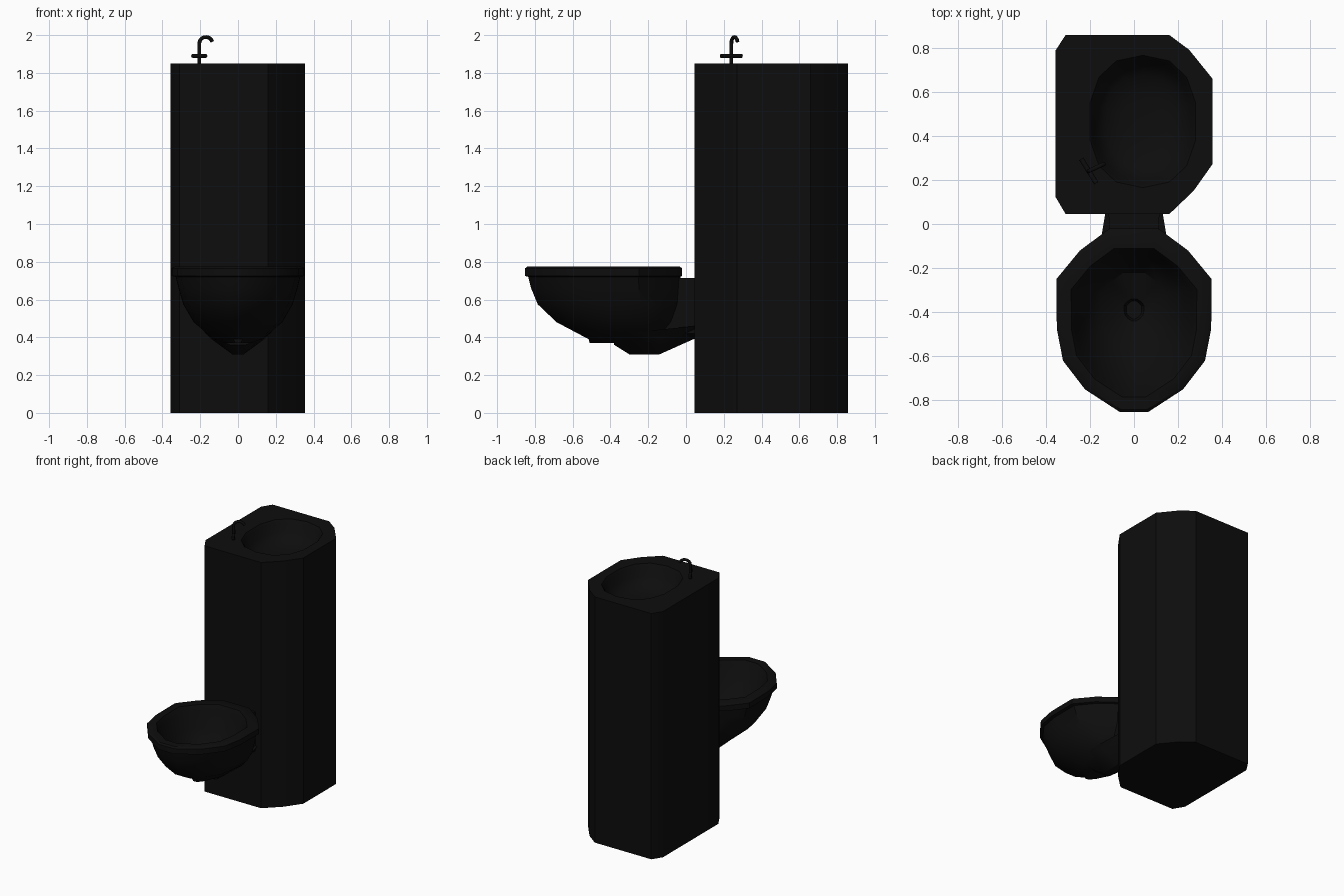
import bpy, bmesh, math
from mathutils import Vector

cube = bpy.data.objects.get("Cube")
if cube:
    bpy.data.objects.remove(cube, do_unlink=True)

black = bpy.data.materials.new("near black metal")
black.use_nodes = True
colour = (0.004, 0.004, 0.004, 1)
black.diffuse_color = colour
black.node_tree.nodes["Principled BSDF"].inputs["Base Color"].default_value = colour


def finish(name, bm, angle=35):
    bmesh.ops.recalc_face_normals(bm, faces=bm.faces)
    mesh = bpy.data.meshes.new(name)
    bm.to_mesh(mesh)
    bm.free()
    mesh.materials.append(black)
    obj = bpy.data.objects.new(name, mesh)
    bpy.context.collection.objects.link(obj)
    bpy.ops.object.select_all(action='DESELECT')
    obj.select_set(True)
    bpy.context.view_layer.objects.active = obj
    bpy.ops.object.shade_smooth_by_angle(angle=math.radians(angle))
    return obj


def ring(bm, points, z):
    return [bm.verts.new((x, y, z)) for x, y in points]


def loft(bm, rings):
    for a, b in zip(rings, rings[1:]):
        for i in range(len(a)):
            j = (i + 1) % len(a)
            bm.faces.new((a[i], a[j], b[j], b[i]))


def oval(cx, cy, rx, ry, sides=14):
    # slightly squared oval
    pts = []
    for i in range(sides):
        t = 2 * math.pi * (i + 0.5) / sides
        c, s = math.cos(t), math.sin(t)
        pts.append((cx + rx * math.copysign(abs(c) ** 0.85, c),
                    cy + ry * math.copysign(abs(s) ** 0.85, s)))
    return pts


# Column with a sunken wash basin in its top
TOP = 1.85
plan = [(-.31, .045), (.16, .045), (.27, .15), (.355, .27), (.355, .66),
        (.25, .79), (.16, .857), (-.31, .857), (-.357, .785), (-.357, .125)]
bm = bmesh.new()
base, top = ring(bm, plan, 0), ring(bm, plan, TOP)
loft(bm, [base, top])
bm.faces.new(base)
basin = [ring(bm, oval(.04, .465, .245 * s, .3 * s), TOP - d)
         for s, d in [(1, 0), (.95, .02), (.88, .08), (.7, .13), (.4, .15), (.1, .155)]]
loft(bm, basin)
bm.faces.new(basin[-1])
rim_edges = [e for e in bm.edges if len(e.link_faces) == 1]
bmesh.ops.triangle_fill(bm, edges=rim_edges, use_beauty=True)
finish("column_with_basin", bm)

# Toilet bowl: one outline scaled into rings, outside upwards then down inside
half = [(.11, -.02), (.245, -.12), (.352, -.25), (.35, -.475),
        (.322, -.62), (.222, -.75), (.065, -.852)]
outline = half + [(-x, y) for x, y in reversed(half)]


def bowl_ring(bm, z, width, front, back):
    return ring(bm, [(x / .352 * width, back + (y + .02) / -.832 * (front - back))
                     for x, y in outline], z)


sections = [(.37, .08, -.51, -.15), (.39, .13, -.515, -.10), (.48, .235, -.685, -.05),
            (.575, .29, -.785, -.03), (.66, .315, -.82, -.03), (.72, .33, -.835, -.03),
            (.725, .352, -.852, -.02), (.765, .352, -.852, -.02), (.775, .335, -.84, -.035),
            (.775, .285, -.785, -.11), (.74, .265, -.765, -.125), (.62, .23, -.70, -.15),
            (.52, .15, -.57, -.22), (.48, .045, -.44, -.34), (.45, .035, -.43, -.35)]
bm = bmesh.new()
rings = [bowl_ring(bm, *s) for s in sections]
loft(bm, rings)
bm.faces.new(rings[0])
bm.faces.new(rings[-1])
finish("toilet_bowl", bm)


def hull(name, right_points):
    bm = bmesh.new()
    for x, y, z in right_points:
        for side in (1, -1):
            bm.verts.new((side * x, y, z))
    bmesh.ops.convex_hull(bm, input=bm.verts)
    bmesh.ops.dissolve_limit(bm, angle_limit=.01, verts=bm.verts, edges=bm.edges)
    finish(name, bm)


# Trap under the bowl and neck joining it to the column
hull("trap", [(.03, -.30, .31), (.03, -.14, .31), (.04, -.38, .36), (.11, -.38, .385),
              (.14, -.14, .39), (.18, -.25, .43), (.06, .05, .395), (.13, .05, .46)])
hull("neck", [(.11, -.12, .715), (.115, .05, .715), (.115, .05, .42),
              (.06, .05, .39), (.11, -.12, .42)])


# Faucet: swept round tubes
def tube(name, points, radius):
    curve = bpy.data.curves.new(name, 'CURVE')
    curve.dimensions = '3D'
    curve.bevel_depth = radius
    curve.bevel_resolution = 2
    curve.use_fill_caps = True
    spline = curve.splines.new('POLY')
    spline.points.add(len(points) - 1)
    for p, co in zip(spline.points, points):
        p.co = (*co, 1)
    curve.materials.append(black)
    obj = bpy.data.objects.new(name, curve)
    bpy.context.collection.objects.link(obj)


foot = Vector((-.205, .24, 0))
reach = Vector((.07, .033, 0))
up = Vector((0, 0, 1))
spout = [foot + up * 1.84, foot + up * 1.955]
for i in range(1, 10):
    t = math.pi * i / 10
    spout.append(foot + reach * (1 - math.cos(t)) / 2 + up * (1.955 + .035 * math.sin(t)))
tube("faucet_spout", spout, .01)
across = Vector((-.034, .055, 0))
tube("faucet_handle", [foot + up * 1.89 - across, foot + up * 1.89 + across], .011)
